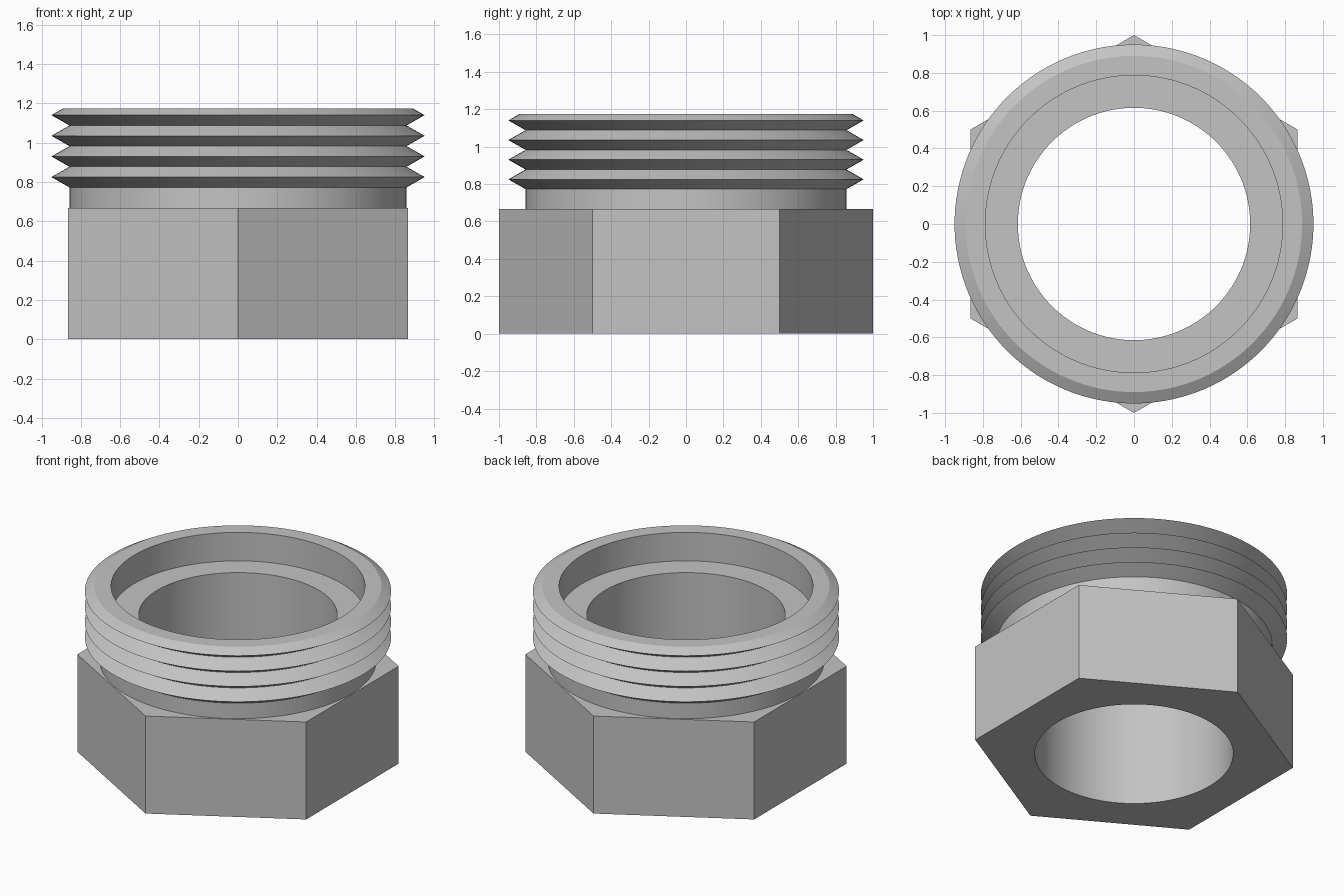
import bpy, bmesh
from math import cos, sin, pi, radians

cube = bpy.data.objects.get("Cube")
if cube:
    bpy.data.objects.remove(cube, do_unlink=True)

SEGMENTS = 144
HEX_TOP, TOP = 0.667, 1.175
BORE, COUNTERBORE, LEDGE = 0.615, 0.787, 0.98
ROOT, CREST, PITCH = 0.858, 0.95, 0.105

steel = bpy.data.materials.new("Grey Steel")
steel.use_nodes = True
colour = (0.55, 0.55, 0.55, 1)
steel.diffuse_color = colour
steel.node_tree.nodes["Principled BSDF"].inputs["Base Color"].default_value = colour


def solid(name, profile, sides, turn=0.0):
    """Closed solid of revolution from (radius, height) points, bottom to top."""
    bm = bmesh.new()
    angles = [turn + 2 * pi * i / sides for i in range(sides)]
    rings = [[bm.verts.new((r * cos(a), r * sin(a), z)) for a in angles]
             for r, z in profile]
    for low, high in zip(rings, rings[1:]):
        for i in range(sides):
            j = (i + 1) % sides
            bm.faces.new((low[i], low[j], high[j], high[i]))
    bm.faces.new(rings[0][::-1])
    bm.faces.new(rings[-1])
    mesh = bpy.data.meshes.new(name)
    bm.to_mesh(mesh)
    bm.free()
    mesh.materials.append(steel)
    obj = bpy.data.objects.new(name, mesh)
    bpy.context.collection.objects.link(obj)
    return obj


def combine(target, other, operation):
    """Apply a boolean to the target and discard the helper."""
    mod = target.modifiers.new(operation.title(), 'BOOLEAN')
    mod.operation, mod.object, mod.solver = operation, other, 'EXACT'
    bpy.ops.object.modifier_apply(modifier=mod.name)
    bpy.data.objects.remove(other, do_unlink=True)


# Hexagonal base with corners at front and back
fitting = solid("hex_threaded_fitting", [(1, 0), (1, HEX_TOP)], 6, pi / 2)
bpy.ops.object.select_all(action='DESELECT')
bpy.context.view_layer.objects.active = fitting
fitting.select_set(True)

# Neck and four thread ridges, the last one cut off by the flat rim
profile = [(ROOT, HEX_TOP - 0.1)]
for k in range(4):
    root_z = 0.773 + k * PITCH
    profile += [(ROOT, root_z), (CREST, root_z + PITCH / 2)]
profile.append((0.89, TOP))
combine(fitting, solid("threaded_collar", profile, SEGMENTS), 'UNION')

# Through bore with a wider recess at the top
bore = [(BORE, -0.1), (BORE, LEDGE), (COUNTERBORE, LEDGE), (COUNTERBORE, TOP + 0.1)]
combine(fitting, solid("bore_cutter", bore, SEGMENTS), 'DIFFERENCE')

bpy.ops.object.shade_smooth_by_angle(angle=radians(25))
